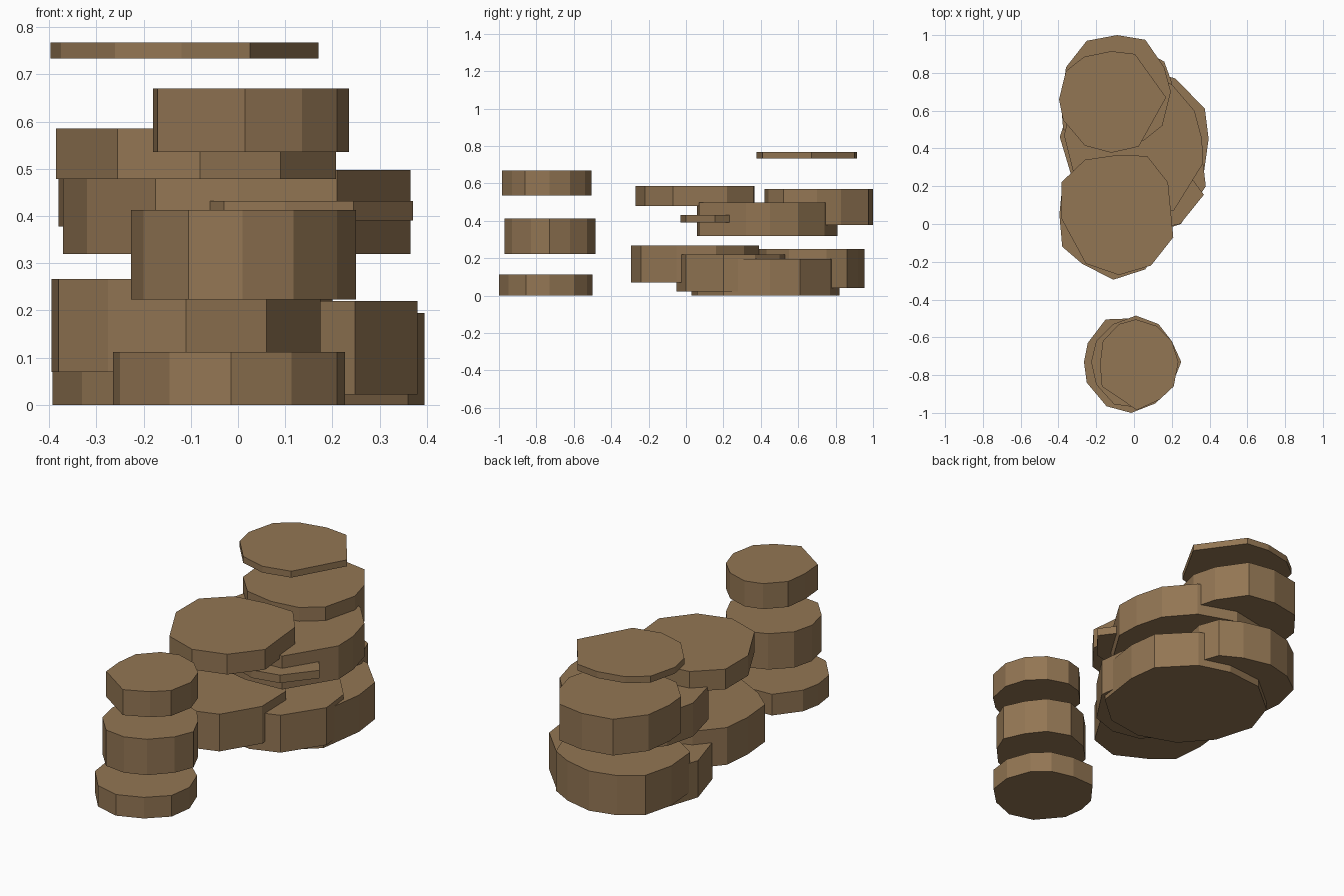
import bpy
import bmesh

# Remove the default cube only
default_cube = bpy.data.objects.get("Cube")
if default_cube:
    bpy.data.objects.remove(default_cube, do_unlink=True)

# One flat brown for every stone
STONE_COLOUR = (0.29, 0.18, 0.087, 1.0)
stone_material = bpy.data.materials.new("warm_brown_stone")
stone_material.use_nodes = True
stone_material.diffuse_color = STONE_COLOUR
stone_shader = stone_material.node_tree.nodes["Principled BSDF"]
stone_shader.inputs["Base Color"].default_value = STONE_COLOUR


def add_slab(name, bottom, top, outline):
    """Extrude a rough polygon, given in hundredths, into a flat-sided slab."""
    mesh = bpy.data.meshes.new(name)
    builder = bmesh.new()
    corners = [builder.verts.new((x / 100, y / 100, bottom)) for x, y in outline]
    base_face = builder.faces.new(corners)
    extruded = bmesh.ops.extrude_face_region(
        builder, geom=[base_face], use_keep_orig=True)
    raised = [item for item in extruded["geom"]
              if isinstance(item, bmesh.types.BMVert)]
    bmesh.ops.translate(builder, verts=raised, vec=(0, 0, top - bottom))
    bmesh.ops.recalc_face_normals(builder, faces=builder.faces[:])
    builder.to_mesh(mesh)
    builder.free()
    mesh.materials.append(stone_material)
    slab = bpy.data.objects.new(name, mesh)
    bpy.context.scene.collection.objects.link(slab)
    return slab


# Small stack at the front
add_slab("front_stone_lower", 0, 0.112, [
    (-26.5, -73), (-25, -84), (-14.5, -96.5), (-1.5, -100), (11.3, -95), (21, -85.5),
    (22.7, -73), (18, -60), (10, -53), (-2, -50), (-15, -50.5), (-24.5, -63)])
add_slab("front_stone_middle", 0.223, 0.413, [
    (-22.7, -73), (-20, -85), (-10.5, -95.5), (1, -97), (11.7, -93), (21, -83),
    (25, -73), (20, -62), (13, -53), (1, -48.5), (-11, -53), (-20, -62)])
add_slab("front_stone_upper", 0.535, 0.67, [
    (-18, -74), (-17, -86), (1.5, -98.5), (13.5, -93), (21, -86), (23.5, -73),
    (20, -62), (12, -54), (1, -50.5), (-8, -53), (-16.5, -62)])

# Pair of stones in the middle
add_slab("middle_stone_lower", 0.07, 0.267, [
    (-39.5, 5), (-38, -12), (-27.5, -21), (-11, -29.5), (6, -24), (17.5, -5),
    (17, 16), (6, 31), (-11, 39), (-27, 33), (-38, 20)])
add_slab("middle_stone_upper", 0.478, 0.585, [
    (-38.5, 3), (-25.5, -21), (-8, -27), (9, -22), (20.8, -7),
    (18, 22), (7, 36), (-9, 36.5), (-26, 34), (-38.5, 22)])

# Wide stones that join the middle to the back
add_slab("wide_stone_lower", 0, 0.195, [
    (39.5, 45), (37.5, 61), (22, 77), (5, 82), (-15, 80), (-33, 65),
    (-39.3, 46), (-33, 25), (-20, 10), (0, 3), (20, 6), (36, 20)])
add_slab("wide_stone_upper", 0.32, 0.497, [
    (36.5, 32), (36, 45), (32, 60), (20, 74), (0, 81), (-20, 77), (-33, 63),
    (-37, 47), (-32, 27), (-17.5, 10), (0, 6), (21, 7)])

# Smaller stones on the left side
add_slab("left_stone_lower", 0.022, 0.22, [
    (38, 20), (24.8, 0), (10, -5), (-5, -2), (-17, 10), (-20, 25),
    (-15, 42), (-3, 52), (10, 54), (25, 50), (36, 37)])
add_slab("left_stone_thin", 0.39, 0.432, [
    (37, 15.5), (24.5, 0), (10, -3), (-3, 2), (-10, 15), (-3, 28), (10, 32), (27, 29)])

# Tall stack at the back
add_slab("back_stone_lower", 0.04, 0.25, [
    (-10, 95.5), (5, 92), (16, 86), (20, 75), (16, 55), (5, 43),
    (-10, 39), (-25, 42), (-37.5, 50), (-39, 68), (-35, 84), (-24, 92)])
add_slab("back_stone_middle", 0.378, 0.57, [
    (-9, 100), (6, 97.5), (16, 83), (19.5, 70), (15, 52), (5, 44),
    (-10, 42), (-26, 45), (-37, 57), (-38, 68), (-36, 83), (-25, 97)])
add_slab("back_stone_cap", 0.733, 0.767, [
    (17, 67), (0.5, 90), (-12, 91.5), (-26.5, 88.5), (-36, 81), (-39.7, 66),
    (-37.5, 55), (-26, 41.5), (-12, 37.7), (2.5, 41)])
